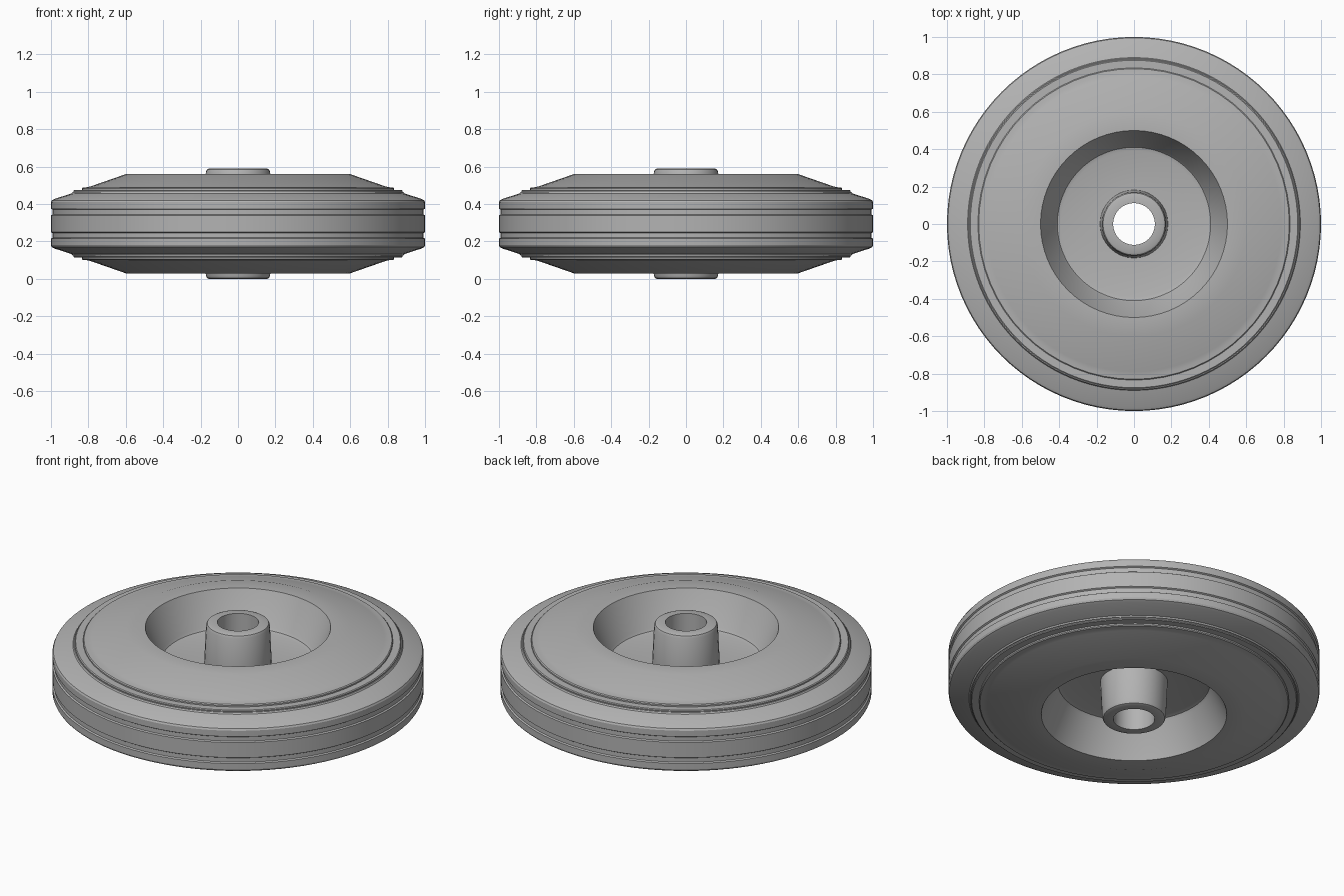
import bpy, bmesh, math

cube = bpy.data.objects.get("Cube")
if cube:
    bpy.data.objects.remove(cube, do_unlink=True)

MID = 0.295  # height of the wheel's plane of symmetry

grey = bpy.data.materials.new("plain grey")
grey.use_nodes = True
colour = (0.45, 0.45, 0.45, 1)
grey.diffuse_color = colour
grey.node_tree.nodes["Principled BSDF"].inputs["Base Color"].default_value = colour


def ring(name, upper, sides, angle=25):
    """Turn an upper half profile (radius, z), mirrored below, into a solid ring."""
    profile = upper + [(r, 2 * MID - z) for r, z in reversed(upper)]
    bm = bmesh.new()
    loops = []
    for i in range(sides):
        a = math.tau * i / sides
        loops.append([bm.verts.new((r * math.cos(a), r * math.sin(a), z)) for r, z in profile])
    n = len(profile)
    for i in range(sides):
        a, b = loops[i], loops[(i + 1) % sides]
        for j in range(n):
            k = (j + 1) % n
            bm.faces.new((a[j], b[j], b[k], a[k]))
    bmesh.ops.recalc_face_normals(bm, faces=bm.faces)
    mesh = bpy.data.meshes.new(name)
    bm.to_mesh(mesh)
    bm.free()
    mesh.materials.append(grey)
    obj = bpy.data.objects.new(name, mesh)
    bpy.context.collection.objects.link(obj)
    bpy.ops.object.select_all(action="DESELECT")
    obj.select_set(True)
    bpy.context.view_layer.objects.active = obj
    bpy.ops.object.shade_smooth_by_angle(angle=math.radians(angle))
    return obj


# Tyre with a bevelled shoulder and two shallow tread grooves
ring("tyre", [(0.78, 0.465), (0.885, 0.465), (0.89, 0.457), (0.98, 0.428),
              (0.995, 0.42), (1.0, 0.41), (1.0, 0.375), (0.992, 0.37),
              (0.992, 0.345), (1.0, 0.34)], 96)

# Bead ring stepping up from the tyre to the rim
ring("bead_ring", [(0.76, 0.475), (0.875, 0.475), (0.88, 0.471), (0.88, 0.46)], 96)

# Dished wheel disc: floor, sloping well wall, flat lip and outer cone
ring("wheel_disc", [(0.14, 0.36), (0.39, 0.36), (0.41, 0.366), (0.42, 0.38),
                    (0.50, 0.56), (0.60, 0.56), (0.79, 0.494), (0.81, 0.49),
                    (0.83, 0.488), (0.835, 0.483), (0.835, 0.47)], 64)

# Tapered hub tube with a rounded rim, bored through
ring("hub", [(0.112, 0.59), (0.155, 0.59), (0.166, 0.585), (0.172, 0.572),
             (0.182, 0.36)], 32)
